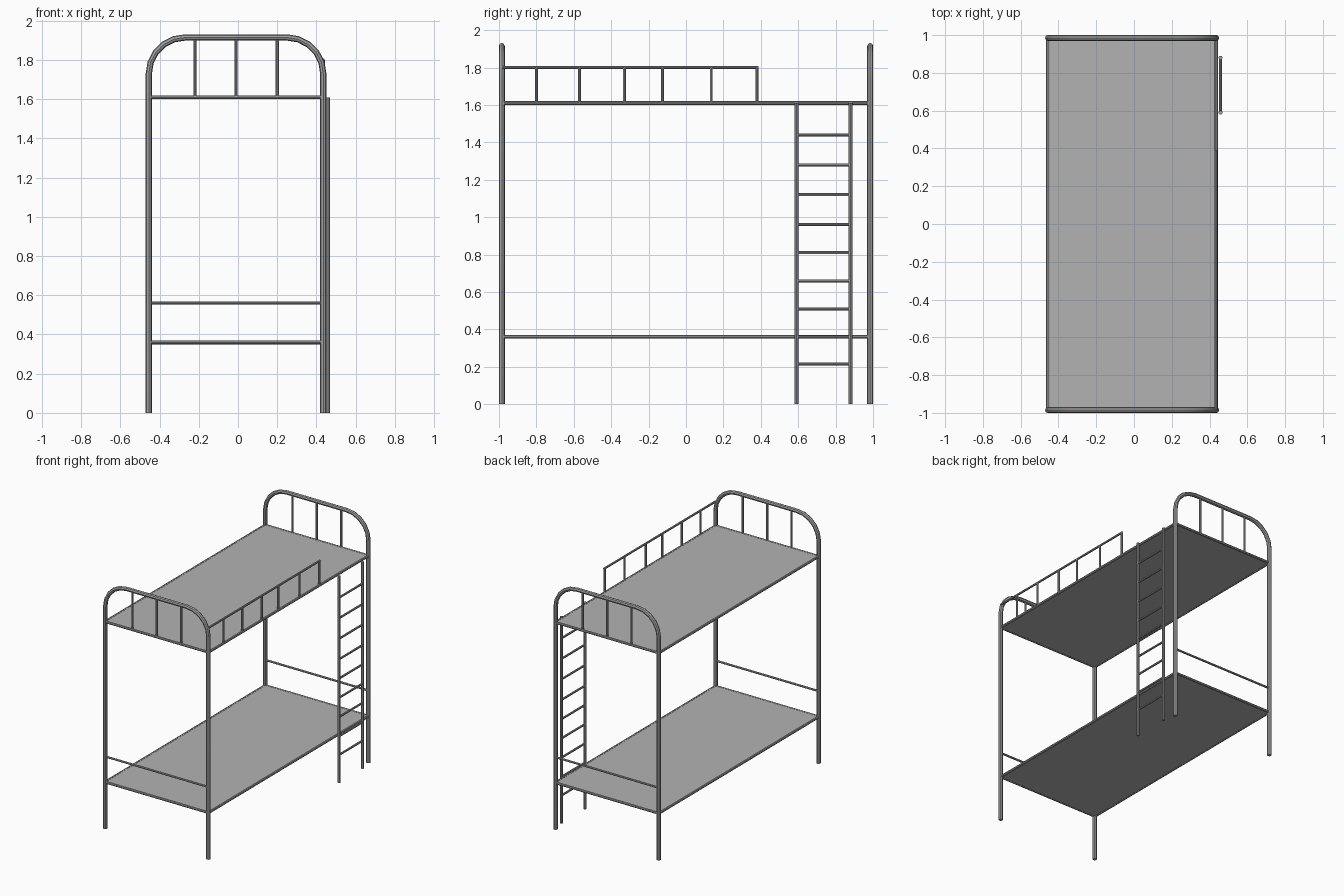
import bpy
from math import pi, sin, cos

cube = bpy.data.objects.get("Cube")
if cube:
    bpy.data.objects.remove(cube, do_unlink=True)


def material(name, value):
    mat = bpy.data.materials.new(name)
    mat.use_nodes = True
    color = (value, value, value, 1)
    mat.diffuse_color = color
    mat.node_tree.nodes["Principled BSDF"].inputs["Base Color"].default_value = color
    return mat


steel = material("grey steel", 0.36)
panel = material("light grey panel", 0.45)


def tubes(name, paths, radius):
    """Eight-sided capped tubes along each path, joined in one mesh."""
    curve = bpy.data.curves.new(name, "CURVE")
    curve.dimensions = "3D"
    curve.bevel_depth = radius
    curve.bevel_resolution = 2
    curve.use_fill_caps = True
    for path in paths:
        spline = curve.splines.new("POLY")
        spline.points.add(len(path) - 1)
        for point, co in zip(spline.points, path):
            point.co = (*co, 1)
    obj = bpy.data.objects.new(name, curve)
    bpy.context.collection.objects.link(obj)
    bpy.ops.object.select_all(action="DESELECT")
    obj.select_set(True)
    bpy.context.view_layer.objects.active = obj
    bpy.ops.object.convert(target="MESH")
    obj = bpy.context.object
    obj.data.materials.clear()
    obj.data.materials.append(steel)
    bpy.ops.object.shade_smooth_by_angle(angle=pi / 9)
    return obj


LEFT, RIGHT, END = 0.435, -0.455, 0.985
MID = (LEFT + RIGHT) / 2
LOWER, UPPER, TOP = 0.36, 1.61, 1.915
BEND = 0.185

# Arched end frames with balusters and cross bars
for label, y in (("front", -END), ("back", END)):
    arch = [(RIGHT, y, 0)]
    for i in range(6):
        a = pi - i * pi / 10
        arch.append((RIGHT + BEND + BEND * cos(a), y, TOP - BEND + BEND * sin(a)))
    arch += [(2 * MID - x, y, z) for x, y, z in reversed(arch)]
    tubes(label + "_arch", [arch], 0.016)
    tubes(label + "_balusters",
          [[(MID + d, y, UPPER), (MID + d, y, TOP)] for d in (-0.21, 0, 0.21)], 0.008)
    tubes(label + "_low_bar", [[(RIGHT, y, 0.56), (LEFT, y, 0.56)]], 0.008)

# Two bunks: rails around a thin panel
for label, z in (("lower", LOWER), ("upper", UPPER)):
    tubes(label + "_bunk_rails",
          [[(x, -END, z), (x, END, z)] for x in (RIGHT, LEFT)] +
          [[(RIGHT, y, z), (LEFT, y, z)] for y in (-END, END)], 0.01)
    bpy.ops.mesh.primitive_cube_add(size=1, location=(MID, 0, z))
    board = bpy.context.object
    board.name = label + "_bunk_panel"
    board.scale = (LEFT - RIGHT, 2 * END, 0.012)
    bpy.ops.object.transform_apply(location=False, rotation=False, scale=True)
    board.data.materials.append(panel)

# Guard rail on the ladder side
GUARD_TOP, GUARD_END = 1.80, 0.38
tubes("guard_rail", [[(LEFT, -END, GUARD_TOP), (LEFT, GUARD_END + 0.008, GUARD_TOP)]], 0.008)
tubes("guard_posts", [[(LEFT, y, UPPER), (LEFT, y, GUARD_TOP)]
                      for y in (-0.80, -0.57, -0.33, -0.125, 0.135, GUARD_END)], 0.008)

# Ladder
LADDER_X, NEAR, FAR = 0.458, 0.59, 0.88
tubes("ladder_rails", [[(LADDER_X, y, 0), (LADDER_X, y, UPPER)] for y in (NEAR, FAR)], 0.011)
tubes("ladder_rungs", [[(LADDER_X, NEAR, z), (LADDER_X, FAR, z)]
                       for z in (0.215, 0.36, 0.51, 0.66, 0.81, 0.96, 1.12, 1.28, 1.44)], 0.008)
